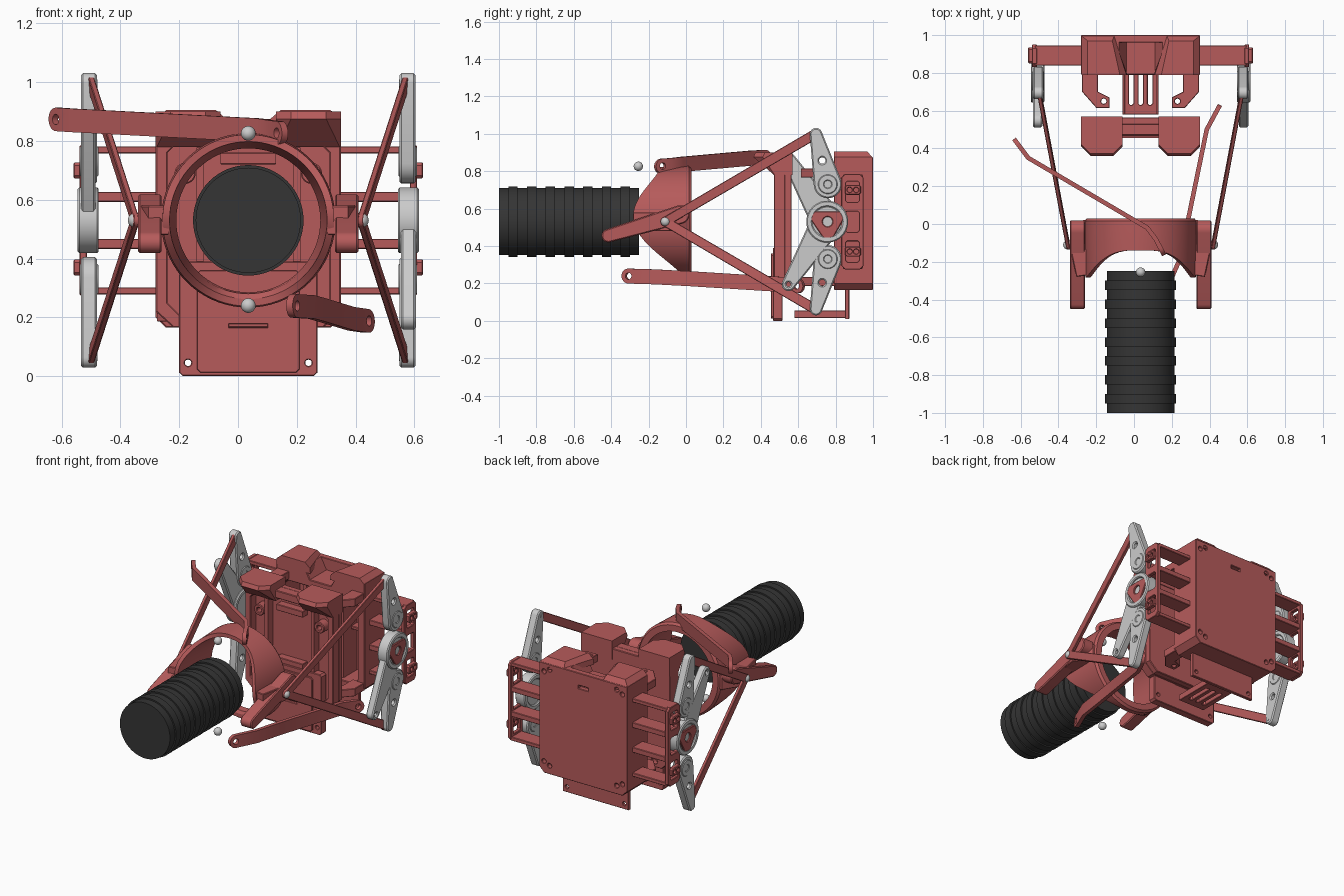
import bpy, bmesh
from math import sin, cos, pi, acos, sqrt, radians
from mathutils import Vector as V, Matrix

if "Cube" in bpy.data.objects:
    bpy.data.objects.remove(bpy.data.objects["Cube"])

CX, CZ = 0.035, 0.53          # mechanism centre line


def material(name, col):
    m = bpy.data.materials.new(name)
    m.diffuse_color = (*col, 1)
    m.use_nodes = True
    m.node_tree.nodes["Principled BSDF"].inputs["Base Color"].default_value = m.diffuse_color
    return m


RED = material("red_plastic", (0.47, 0.105, 0.105))
DARK = material("dark_rubber", (0.035, 0.035, 0.035))


def finish(name, bm, mat):
    me = bpy.data.meshes.new(name)
    bmesh.ops.remove_doubles(bm, verts=bm.verts, dist=1e-5)
    bmesh.ops.recalc_face_normals(bm, faces=bm.faces)
    bm.to_mesh(me)
    bm.free()
    ob = bpy.data.objects.new(name, me)
    bpy.context.collection.objects.link(ob)
    if mat:
        me.materials.append(mat)
    return ob


def frame(o, x, z):
    z = V(z).normalized()
    x = V(x)
    x = (x - z * x.dot(z)).normalized()
    m = Matrix((x, z.cross(x), z)).transposed().to_4x4()
    m.translation = V(o)
    return m


def at_x(x): return frame((x, 0, 0), (0, 1, 0), (1, 0, 0))      # outline is (y, z)
def at_y(y): return frame((0, y, 0), (1, 0, 0), (0, -1, 0))     # outline is (x, z)
def at_z(z): return frame((0, 0, z), (1, 0, 0), (0, 0, 1))      # outline is (x, y)


def circ(x, y, r, n=24):
    return [(x + r * cos(2 * pi * i / n), y + r * sin(2 * pi * i / n)) for i in range(n)]


def rect(x0, x1, y0, y1, c=0.0):
    if not c:
        return [(x0, y0), (x1, y0), (x1, y1), (x0, y1)]
    return [(x0 + c, y0), (x1 - c, y0), (x1, y0 + c), (x1, y1 - c),
            (x1 - c, y1), (x0 + c, y1), (x0, y1 - c), (x0, y0 + c)]


def tear(L, R, r, n=14):
    a = acos((R - r) / L)
    big = [a + (2 * pi - 2 * a) * i / n for i in range(n + 1)]
    tip = [-a + 2 * a * i / n for i in range(n + 1)]
    return [(R * cos(t), R * sin(t)) for t in big] + [(L + r * cos(t), r * sin(t)) for t in tip]


def plate(name, outlines, mx, t, mat=RED, bev=0.0):
    """Flat plate; the first outline is the edge, the others are holes."""
    cu = bpy.data.curves.new(name, 'CURVE')
    cu.dimensions, cu.fill_mode = '2D', 'BOTH'
    cu.extrude, cu.bevel_depth, cu.offset, cu.bevel_resolution = t / 2 - bev, bev, -bev, 0
    for pts in outlines:
        s = cu.splines.new('POLY')
        s.points.add(len(pts) - 1)
        for p, q in zip(s.points, pts):
            p.co = (q[0], q[1], 0, 1)
        s.use_cyclic_u = True
    tmp = bpy.data.objects.new("tmp", cu)
    bpy.context.collection.objects.link(tmp)
    bpy.context.view_layer.update()
    me = bpy.data.meshes.new_from_object(tmp.evaluated_get(bpy.context.evaluated_depsgraph_get()))
    me.transform(mx)
    bm = bmesh.new()
    bm.from_mesh(me)
    bpy.data.objects.remove(tmp)
    bpy.data.meshes.remove(me)
    return finish(name, bm, mat)


def box(name, x0, x1, y0, y1, z0, z1, mat=RED, bev=0.003):
    return plate(name, [rect(min(x0, x1), max(x0, x1), y0, y1)], at_z((z0 + z1) / 2), z1 - z0, mat, bev)


def loft(name, rows, mat, closed=False):
    bm = bmesh.new()
    vs = [[bm.verts.new(p) for p in r] for r in rows]
    n = len(rows[0])
    pairs = list(zip(vs, vs[1:])) + ([(vs[-1], vs[0])] if closed else [])
    for a, b in pairs:
        for i in range(n):
            bm.faces.new((a[i], a[(i + 1) % n], b[(i + 1) % n], b[i]))
    if not closed:
        bm.faces.new(vs[0])
        bm.faces.new(vs[-1])
    return finish(name, bm, mat)


def cut(ob, cutter):
    m = ob.modifiers.new("hole", 'BOOLEAN')
    m.operation, m.object, m.solver = 'DIFFERENCE', cutter, 'EXACT'
    bpy.context.view_layer.objects.active = ob
    bpy.ops.object.modifier_apply(modifier=m.name)
    bpy.data.objects.remove(cutter)


def strip(name, path, r, t):
    """Bent upright strap with round ends and an eye at each end."""
    P = [V(p) for p in path]
    S = [0]
    for a, b in zip(P, P[1:]):
        S.append(S[-1] + (b - a).length)
    T = S[-1]

    def point(s):
        i = max(k for k in range(len(P) - 1) if S[k] <= max(s, 0))
        return P[i].lerp(P[i + 1], (s - S[i]) / (S[i + 1] - S[i]))

    def normal(s):
        d = point(s + .01) - point(s - .01)
        return V((-d.y, d.x, 0)).normalized()
    ends = [r * (1 - cos(pi / 2 * k / 7)) for k in range(8)]
    rows = []
    for s in sorted(ends + S[1:-1] + [T - e for e in ends]):
        d = min(s, T - s)
        h = r if d >= r else max(.003, sqrt(r * r - (r - d) ** 2))
        p, w, u = point(s), normal(s) * t / 2, V((0, 0, h))
        rows.append([p - w - u, p + w - u, p + w + u, p - w + u])
    ob = loft(name, rows, RED)
    for s in (r, T - r):
        cut(ob, plate("eye_cutter", [circ(0, 0, r * .45, 16)],
                      frame(point(s), (0, 0, 1), normal(s)), .08))


# ribbed tube
prof, y, k = [], -1.0, 0
while y < -0.251:
    r, y2 = (0.179, 0.188)[k % 2], min(y + 0.05, -0.25)
    prof += [(y, r), (y2, r)]
    y, k = y2, k + 1
loft("ribbed_tube", [[(CX + x, py, CZ + z) for x, z in circ(0, 0, r, 64)] for py, r in prof], DARK)

# collar ring, its front edge sweeping forward at both sides
rows = [[] for _ in range(7)]
for i in range(72):
    a = 2 * pi * i / 72
    c = abs(cos(a))
    yf = -0.08 - 0.06 * sin(a) - 0.2 * c ** 3
    for row, (py, r) in zip(rows, [(.03, .285), (.015, .297), (-.015, .297), (yf, .292),
                                   (yf, .268), (-.01, .25), (.03, .245)]):
        row.append((CX + r * cos(a), py, CZ + r * sin(a)))
loft("collar_ring", rows, RED, True)

# ball joints
for n, (x, y, z) in enumerate([(CX, -.255, .826), (CX, -.255, .24), (CX + .385, -.11, CZ), (CX - .385, -.11, CZ)]):
    bm = bmesh.new()
    bmesh.ops.create_uvsphere(bm, u_segments=24, v_segments=12, radius=.025, matrix=Matrix.Translation((x, y, z)))
    finish(f"ball_joint_{n}", bm, None)

# bent straps from the middle horns
strip("upper_strap", [(-.635, .45, .875), (-.56, .35, .87), (.07, -.02, .837), (.115, -.08, .83), (.16, -.165, .825)], .04, .024)
strip("lower_strap", [(.455, .63, .185), (.385, .50, .195), (.286, .02, .225), (.25, -.17, .235), (.175, -.34, .24)], .04, .024)

for s, side in ((-1, "left"), (1, "right")):
    def X(o): return CX + s * o
    # collar ears (tapering onto the ring) and pivot bosses
    plate(side + "_collar_ear", [tear(.40, .036, .05)], frame((X(.335), -.415, .455), (0, .95, .28), (1, 0, 0)), .08, RED, .006)
    plate(side + "_ear_root", [[(X(.27), .02), (X(.305), .02), (X(.375), -.09), (X(.37), -.14), (X(.34), -.28), (X(.27), -.27)]],
          at_z(CZ), .10, RED, .004)

    # long straight arms
    for up, nm in ((1, "upper"), (-1, "lower")):
        a, b = V((X(.385), -.11, CZ)), V((X(.535), .685, CZ + up * .465))
        plate(f"{side}_{nm}_arm", [tear((b - a).length, .025, .027)], frame(a, b - a, V((1, 0, 0)) - (b - a) * (b - a).x / (b - a).length_squared), .02, RED, .003)
        plate(f"{side}_{nm}_arm_pin", [circ(b.y, b.z, .014, 16)], at_x(b.x), .045, None)
        # outer servo horns
        hub, tip = V((X(.542), .758, CZ + up * .2)), V((X(.542), .695, CZ + up * .468))
        d = tip - hub
        plate(f"{side}_{nm}_horn", [tear(d.length, .075, .033), circ(.13, 0, .017, 16)],
              frame(hub, d, (1, 0, 0)), .055, None, .007)
        plate(f"{side}_{nm}_horn_hub", [circ(hub.y, hub.z, .052), circ(hub.y, hub.z, .02, 12)], at_x(hub.x), .063, None, .004)

    # middle horn: drum, arm and red three-sided cap
    hub, tip = V((X(.545), .755, CZ)), V((X(.545), .548, CZ - s * .335))
    d = tip - hub
    plate(side + "_middle_horn", [tear(d.length, .085, .036), circ(d.length, 0, .012, 12)],
          frame(hub, d, (1, 0, 0)), .05, None, .007)
    plate(side + "_middle_drum", [circ(hub.y, hub.z, .112, 40), circ(hub.y, hub.z, .08, 32)], at_x(hub.x), .072, None, .006)
    plate(side + "_drum_cap", [[(.65, .565), (.67, .585), (.84, .585), (.855, .565), (.785, .44), (.735, .44)],
                               circ(.757, .53, .026, 16)], at_x(X(.565)), .03, RED, .004)

    # servo rack: shelves, outer frame and end tabs
    for i, z in enumerate((.29, .45, .61, .77)):
        t = .017 if i in (1, 2) else .012
        box(f"{side}_servo_shelf_{i}", X(.30), X(.56), .84, .945, z - t, z + t)
    plate(side + "_servo_frame", [rect(.83, .95, .275, .785, .02)] + [rect(.855, .925, z - .055, z + .055, .008) for z in (.37, .53, .69)],
          at_x(X(.562)), .025, RED, .003)
    for i, z in enumerate((.37, .70)):
        plate(f"{side}_end_tab_{i}", [rect(.85, .935, z - .027, z + .027, .01), circ(.875, z, .012, 12), circ(.91, z, .012, 12)],
              at_x(X(.58)), .03, RED, .004)

    # hooked lugs on the housing front
    lug = [(X(.31), .80), (X(.31), .70), (X(.235), .615), (X(.165), .615), (X(.165), .67), (X(.225), .70), (X(.225), .80)]
    for i, z in enumerate((.21, .79)):
        plate(f"{side}_lug_{i}", [lug, circ(X(.195), .65, .014, 12)], at_z(z), .05, RED, .003)
    box(side + "_inner_rib", X(.12), X(.145), .82, .97, .2, .76)

    # cover lobes with slanted undersides, and cover screw bosses
    lobe = [(.47, .78, .004), (.36, .875, .05), (.372, .90, .05)]
    loft(side + "_cover_lobe", [[(X(.205) + x, y, z) for x, y in
                                 [(-.11 + c, y0), (.11 - c, y0), (.11, y0 + c), (.11, .57), (-.11, .57), (-.11, y0 + c)]]
                                for y0, z, c in lobe], RED)
    plate(side + "_cover_boss", [circ(X(.215), .69, .036), circ(X(.215), .69, .015, 12)], at_y(.50), .06, RED, .004)
    # housing towers
    loft(side + "_housing_tower", [[(X(x0), .79, z), (X(x1), .79, z), (X(x1), y1, z), (X(x2), y1, z)] for x0, x1, x2, y1, z in
                                   ((.07, .312, .14, .995, .84), (.075, .312, .14, .995, .875), (.11, .28, .15, .97, .905))], RED)

# housing: back plate with screw holes, and rim
edge = [(-.28, .20), (-.245, .165), (.315, .165), (.35, .20), (.35, .875), (-.28, .875)]
holes = [circ(CX + i * dx, CZ + j * dz, .014, 12) for i in (-1, 1) for j in (-1, 1) for dx, dz in ((.28, .29), (.24, .31))]
plate("housing_back", [edge] + holes + [rect(0, .07, .775, .795)], at_y(.98), .04, RED, .003)
rim = edge[:4] + [(.35, .875), (.15, .875), (.11, .80), (-.04, .80), (-.08, .875), (-.28, .875)]
plate("housing_rim", [rim, rect(-.23, .30, .215, .755, .03)], at_y(.88), .18, RED, .004)
box("housing_cross_rib", -.24, .31, .90, .97, .50, .52)

# slotted tray below the housing with a wide back flange
plate("tray_floor", [rect(-.06, .13, .58, .87)] + [rect(x - .012, x + .012, .63, .80, .008) for x in (-.015, .035, .085)],
      at_z(.03), .03, RED, .003)
plate("tray_back", [rect(-.2, .27, .01, .18), circ(-.17, .045, .011, 12), circ(.24, .045, .011, 12)], at_y(.862), .022, RED, .003)
for x in (-.06, .118):
    box("tray_side", x, x + .012, .58, .87, .015, .055, RED, .002)

# front cover: panel, raised rim, bars and lower apron
cover = [(-.28, .22), (-.22, .165), (.29, .165), (.35, .22), (.35, .82), (.32, .85), (-.25, .85), (-.28, .82)]
plate("cover_panel", [cover, circ(-.17, .205, .02, 16)], at_y(.545), .04, RED, .004)
plate("cover_rim", [cover, rect(-.24, .31, .21, .80, .04)], at_y(.50), .06, RED, .004)
for i, z in enumerate((.40, .74)):
    box(f"cover_bar_{i}", -.06, .13, .475, .54, z - .02, z + .02)
for i, x in enumerate((-.13, .20)):
    box(f"cover_rail_{i}", x - .012, x + .012, .475, .54, .36, .78)
plate("apron", [rect(-.2, .27, 0, .39, .012), circ(-.17, .045, .011, 12), circ(.24, .045, .011, 12),
                rect(-.03, .10, .165, .177)], at_y(.49), .05, RED, .003)
plate("apron_panel", [rect(-.14, .21, .012, .36, .012), rect(-.03, .10, .165, .177)], at_y(.461), .014, RED, .002)

# smooth the round surfaces, keep edges sharp
bpy.ops.object.select_all(action='DESELECT')
for o in bpy.context.collection.objects:
    o.select_set(True)
    bpy.context.view_layer.objects.active = o
bpy.ops.object.shade_smooth_by_angle(angle=radians(28))
